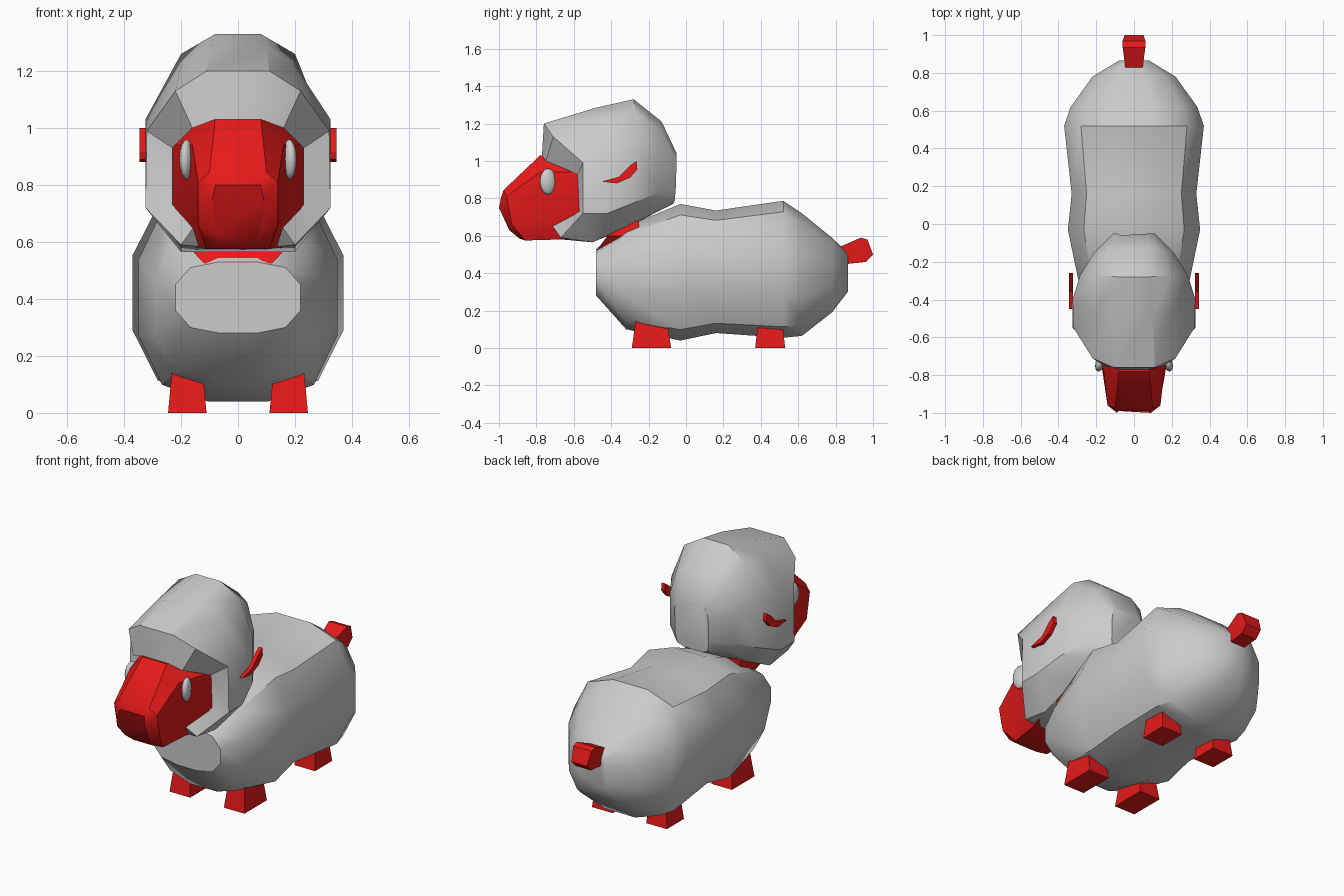
import bpy, bmesh, math
from mathutils import Matrix

if "Cube" in bpy.data.objects:
    bpy.data.objects.remove(bpy.data.objects["Cube"])

RED = bpy.data.materials.new("red")
RED.diffuse_color = (0.8, 0.01, 0.01, 1)
RED.use_nodes = True
RED.node_tree.nodes["Principled BSDF"].inputs["Base Color"].default_value = RED.diffuse_color


def finish(name, bm, mat=None, angle=30):
    bmesh.ops.recalc_face_normals(bm, faces=bm.faces)
    me = bpy.data.meshes.new(name)
    bm.to_mesh(me)
    bm.free()
    ob = bpy.data.objects.new(name, me)
    bpy.context.collection.objects.link(ob)
    if mat:
        me.materials.append(mat)
    bpy.ops.object.select_all(action='DESELECT')
    ob.select_set(True)
    bpy.context.view_layer.objects.active = ob
    if angle:
        bpy.ops.object.shade_smooth_by_angle(angle=math.radians(angle))
    return ob


def loft(name, halves, mat=None, angle=30, cap_first=True):
    """Skin half-rings (x, y, z), each mirrored across x = 0."""
    bm = bmesh.new()
    rings = []
    for half in halves:
        full = list(half) + [(-x, y, z) for x, y, z in reversed(half)]
        rings.append([bm.verts.new(p) for p in full])
    n = len(rings[0])
    for a, b in zip(rings, rings[1:]):
        for i in range(n):
            j = (i + 1) % n
            bm.faces.new((a[i], a[j], b[j], b[i]))
    if cap_first:
        bm.faces.new(rings[0])
    bm.faces.new(rings[-1])
    return finish(name, bm, mat, angle)


def body_ring(y, zb, zt, w):
    h = zt - zb
    return [(.3 * w, y, zt), (.76 * w, y, zt - .08 * h), (w, y, zt - .32 * h),
            (w, y, zb + .32 * h), (.76 * w, y, zb + .08 * h), (.3 * w, y, zb)]


# Woolly body
loft("body", [body_ring(*r) for r in (
    (-.48, .28, .53, .22), (-.32, .10, .65, .29), (-.03, .04, .77, .35),
    (.16, .08, .735, .33), (.52, .055, .787, .37), (.62, .065, .72, .335),
    (.78, .19, .59, .22), (.865, .30, .51, .08))], angle=40)

# Woolly hood, from the inner lip of the face opening to the back of the head
loft("head_wool", [
    [(.08, -.77, 1.03), (.16, -.75, 1.0), (.23, -.58, .93),
     (.23, -.57, .73), (.15, -.72, .66), (.10, -.68, .60)],
    [(.11, -.76, 1.20), (.22, -.71, 1.13), (.32, -.55, .99),
     (.325, -.55, .72), (.20, -.67, .59), (.10, -.66, .58)],
    [(.10, -.48, 1.285), (.20, -.45, 1.22), (.325, -.40, 1.03),
     (.325, -.42, .72), (.20, -.50, .565), (.09, -.50, .565)],
    [(.08, -.28, 1.33), (.20, -.27, 1.26), (.285, -.27, 1.05),
     (.285, -.27, .78), (.19, -.30, .66), (.09, -.30, .65)],
    [(.09, -.13, 1.21), (.16, -.14, 1.17), (.21, -.15, 1.02),
     (.21, -.15, .83), (.16, -.15, .76), (.09, -.15, .73)],
    [(.07, -.06, 1.06), (.09, -.05, 1.04), (.11, -.05, 1.0),
     (.11, -.055, .85), (.10, -.06, .79), (.06, -.07, .77)],
], angle=35, cap_first=False)

# Face and muzzle
loft("face", [
    [(.14, -.60, 1.02), (.23, -.56, .94), (.23, -.56, .72), (.18, -.55, .58)],
    [(.08, -.78, 1.03), (.16, -.78, .94), (.17, -.76, .70), (.13, -.68, .58)],
    [(.10, -.975, .845), (.14, -.96, .81), (.14, -.93, .66), (.11, -.86, .575)],
    [(.08, -.99, .80), (.09, -1.0, .75), (.08, -.945, .63), (.06, -.89, .585)],
], RED, 35)

# Neck under the chin
loft("neck", [
    [(.12, -.475, .525), (.12, -.25, .525)],
    [(.19, -.42, .60), (.19, -.25, .60)],
    [(.18, -.40, .68), (.18, -.25, .68)],
], RED, 0)

# Tail
loft("tail", [
    [(.045, .82, .54), (.045, .82, .445)],
    [(.06, .935, .59), (.05, .96, .46)],
    [(.06, .97, .58), (.05, 1.0, .50)],
], RED, 0)

for side, s in (("left", 1), ("right", -1)):
    # Eyes
    bm = bmesh.new()
    bmesh.ops.create_uvsphere(bm, u_segments=12, v_segments=8, radius=1)
    m = (Matrix.Translation((s * .18, -.737, .89))
         @ Matrix.Rotation(math.radians(15 * s), 4, 'Z')
         @ Matrix.Diagonal((.024, .046, .07, 1)))
    bmesh.ops.transform(bm, matrix=m, verts=bm.verts)
    finish(side + "_eye", bm, angle=60)

    # Leaf-shaped ears
    bm = bmesh.new()
    leaf = [(-.45, .89), (-.36, .915), (-.30, .975), (-.265, 1.0),
            (-.26, .955), (-.30, .91), (-.37, .88)]
    f = bm.faces.new([bm.verts.new((s * .322, y, z)) for y, z in leaf])
    ext = bmesh.ops.extrude_face_region(bm, geom=[f])["geom"]
    bmesh.ops.translate(bm, vec=(s * .023, 0, 0),
                        verts=[v for v in ext if isinstance(v, bmesh.types.BMVert)])
    bmesh.ops.delete(bm, geom=[e for e in bm.edges if not e.link_faces], context='EDGES')
    finish(side + "_ear", bm, RED, 0)

    # Tapered feet
    for end, y, ly in (("front", -.185, .21), ("back", .45, .16)):
        bm = bmesh.new()
        bmesh.ops.create_cube(bm, size=1)
        for v in bm.verts:
            k = .72 if v.co.z > 0 else 1
            v.co = (s * .178 + v.co.x * .135 * k, y + v.co.y * ly * k, .2 * (v.co.z + .5))
        finish(f"{end}_{side}_foot", bm, RED, 0)
